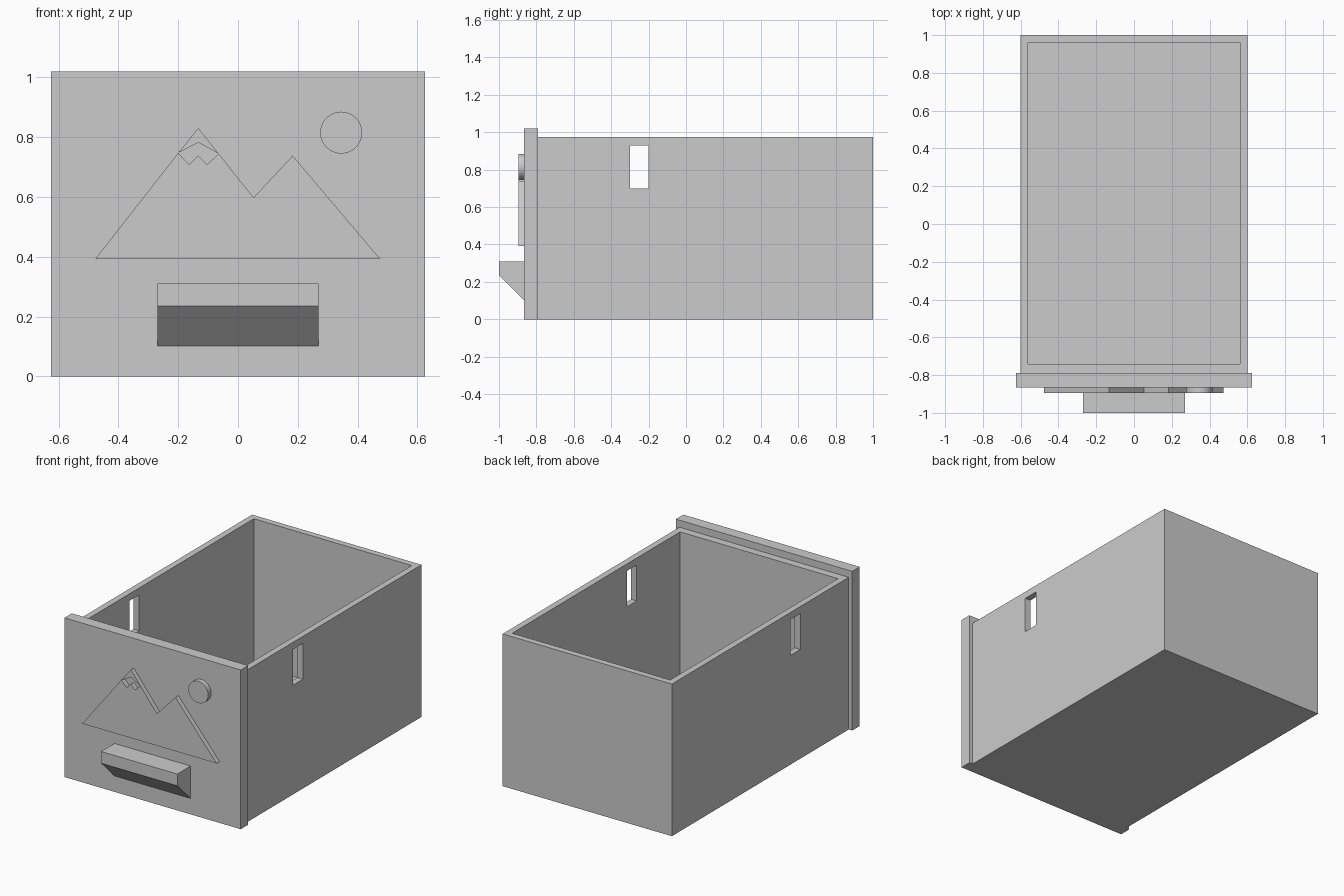
import bpy, bmesh, math
from mathutils import Vector

cube = bpy.data.objects.get("Cube")
if cube:
    bpy.data.objects.remove(cube, do_unlink=True)

GREY = (0.6, 0.6, 0.6, 1.0)
grey = bpy.data.materials.new("plain grey")
grey.use_nodes = True
grey.diffuse_color = GREY
grey.node_tree.nodes["Principled BSDF"].inputs["Base Color"].default_value = GREY


def prism(name, outline, depth):
    """Extrude a closed outline of 3D points along a depth vector."""
    bm = bmesh.new()
    base = bm.faces.new([bm.verts.new(p) for p in outline])
    ext = bmesh.ops.extrude_face_region(bm, geom=[base], use_keep_orig=True)
    moved = [g for g in ext["geom"] if isinstance(g, bmesh.types.BMVert)]
    bmesh.ops.translate(bm, verts=moved, vec=Vector(depth))
    bmesh.ops.recalc_face_normals(bm, faces=bm.faces)
    mesh = bpy.data.meshes.new(name)
    bm.to_mesh(mesh)
    bm.free()
    mesh.materials.append(grey)
    obj = bpy.data.objects.new(name, mesh)
    bpy.context.collection.objects.link(obj)
    return obj


def box(name, x0, x1, y0, y1, z0, z1):
    outline = [(x0, y0, z0), (x1, y0, z0), (x1, y1, z0), (x0, y1, z0)]
    return prism(name, outline, (0, 0, z1 - z0))


def cut(target, cutter):
    cutter.hide_render = True
    mod = target.modifiers.new("cut", 'BOOLEAN')
    mod.operation, mod.solver, mod.object = 'DIFFERENCE', 'EXACT', cutter
    bpy.context.view_layer.objects.active = target
    bpy.ops.object.modifier_apply(modifier=mod.name)
    bpy.data.objects.remove(cutter, do_unlink=True)


# Open drawer body with a slot through each side wall
body = box("drawer_body", -0.6, 0.6, -0.79, 1.0, 0, 0.975)
cut(body, box("cavity_cutter", -0.56, 0.56, -0.74, 0.96, 0.04, 1.2))
cut(body, box("slot_cutter", -0.8, 0.8, -0.3, -0.2, 0.7, 0.93))

# Front panel, slightly wider and taller than the body
PANEL = -0.865
box("front_panel", -0.625, 0.625, PANEL, -0.79, 0, 1.02)

# Handle with a sloping underside
handle = [(PANEL, 0.31), (-1.0, 0.31), (-1.0, 0.235), (PANEL, 0.102)]
prism("handle", [(-0.27, y, z) for y, z in handle], (0.54, 0, 0))


# Raised emblem pieces on the panel
def relief(name, points):
    return prism(name, [(x, PANEL, z) for x, z in points], (0, -0.03, 0))


left, right, notch = (-0.2, 0.747), (-0.065, 0.745), (-0.133, 0.782)
relief("mountains", [(-0.477, 0.393), left, (-0.163, 0.708), (-0.133, 0.738),
                     (-0.103, 0.708), right, (0.052, 0.598), (0.183, 0.738),
                     (0.475, 0.393)])
relief("mountain_peak", [left, notch, right, (-0.133, 0.83)])

# Round sun disc
N = 48
angles = [2 * math.pi * i / N for i in range(N)]
sun = relief("sun", [(0.345 + 0.07 * math.cos(a), 0.815 + 0.07 * math.sin(a))
                     for a in angles])
bpy.ops.object.select_all(action='DESELECT')
sun.select_set(True)
bpy.context.view_layer.objects.active = sun
bpy.ops.object.shade_smooth_by_angle(angle=math.radians(30))
